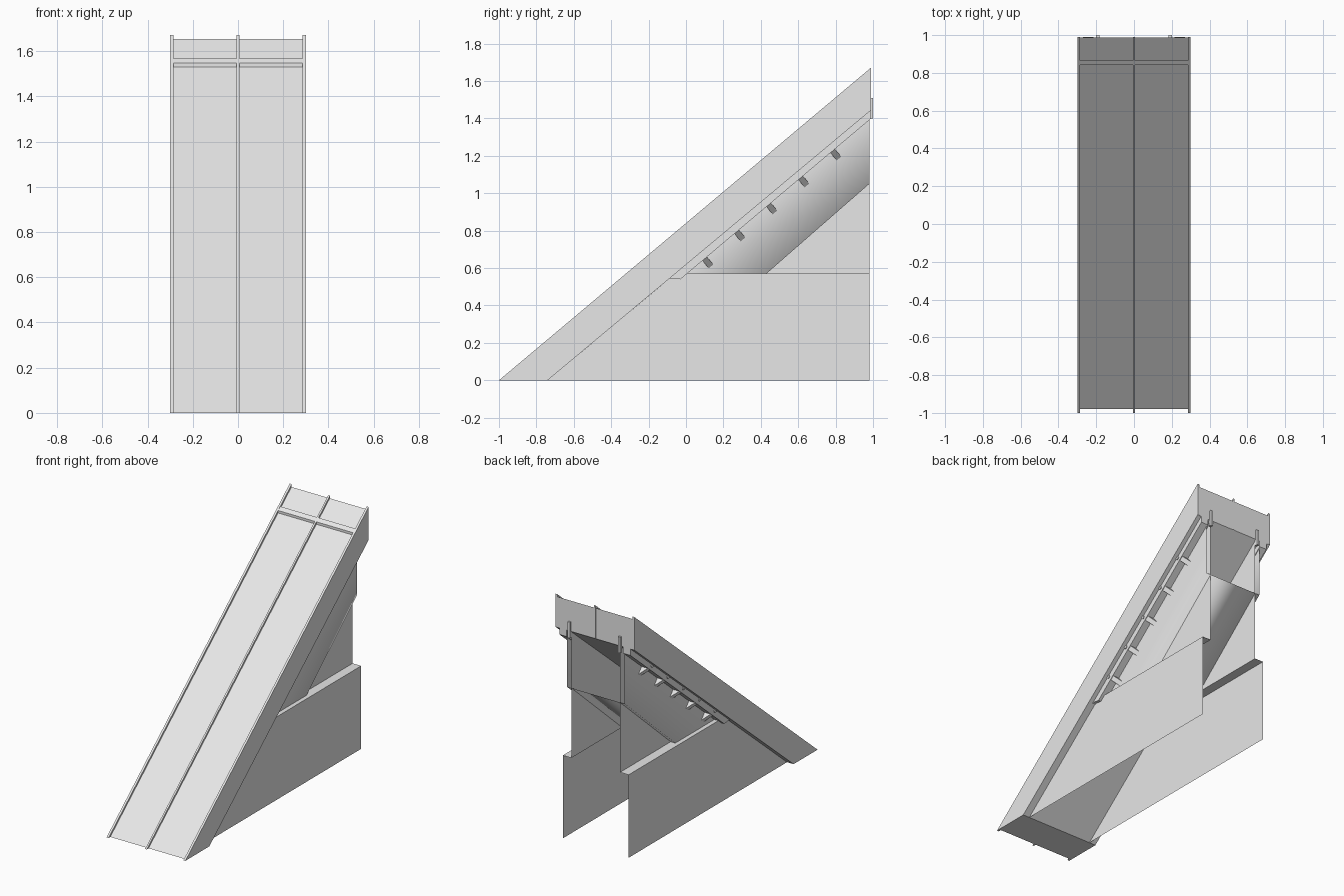
import bpy, bmesh, math
from mathutils import Vector

cube = bpy.data.objects.get("Cube")
if cube:
    bpy.data.objects.remove(cube, do_unlink=True)

grey = bpy.data.materials.new("light_grey")
grey.use_nodes = True
grey.diffuse_color = (0.8, 0.8, 0.8, 1)
grey.node_tree.nodes["Principled BSDF"].inputs["Base Color"].default_value = (0.8, 0.8, 0.8, 1)


def make(name, verts, faces, smooth=False):
    mesh = bpy.data.meshes.new(name)
    mesh.from_pydata(verts, [], faces)
    bm = bmesh.new()
    bm.from_mesh(mesh)
    bmesh.ops.recalc_face_normals(bm, faces=bm.faces)
    bm.to_mesh(mesh)
    bm.free()
    mesh.materials.append(grey)
    for p in mesh.polygons:
        p.use_smooth = smooth
    obj = bpy.data.objects.new(name, mesh)
    bpy.context.collection.objects.link(obj)
    return obj


def prism(name, profile, x0, x1):
    """Extrude a (y, z) outline from x0 to x1."""
    n = len(profile)
    verts = [(x, y, z) for x in (x0, x1) for y, z in profile]
    faces = [tuple(range(n)), tuple(range(n, 2 * n))]
    faces += [(i, (i + 1) % n, n + (i + 1) % n, n + i) for i in range(n)]
    return make(name, verts, faces)


def sheet(name, points):
    return make(name, points, [tuple(range(len(points)))])


SLOPE = 1.672 / 1.99
BACK = 0.99


def rail_z(y):
    return SLOPE * (y + 1)


def under_z(y):
    return 0.835 * (y + 0.74)


def beam_z(y):
    return 0.54 + 0.843 * (y + 0.03)


# Inclined deck with raised edges and a centre rail
rail = [(-1, 0), (BACK, rail_z(BACK)), (BACK, under_z(BACK)), (-0.74, 0)]
deck = [(-0.98, 0), (BACK - 0.002, rail_z(BACK - 0.022)),
        (BACK - 0.002, under_z(BACK - 0.002)), (-0.74, 0)]
prism("deck", deck, -0.286, 0.286)
prism("centre_rail", rail, -0.006, 0.006)

# Cross strip flush with the rails
a, b = 0.842, 0.866
prism("cross_strip", [(a, rail_z(a)), (b, rail_z(b) - 0.001),
                      (b, rail_z(b) - 0.05), (a, rail_z(a) - 0.05)], -0.286, 0.286)

beam = [(-0.09, under_z(-0.09)), (-0.07, 0.545), (-0.03, 0.54),
        (BACK, beam_z(BACK)), (BACK, under_z(BACK)), (-0.05, under_z(-0.05))]
down = Vector((0, 0.64, -0.77))
along = Vector((0, 0.77, 0.64))

for side, s in (("left", 1), ("right", -1)):
    prism(side + "_side_board", rail, s * 0.285, s * 0.3)
    prism(side + "_under_beam", beam, s * 0.215, s * 0.27)

    # Stepped supporting wall: outer sheet, ledge, inner sheet
    sheet(side + "_lower_wall", [(s * 0.25, y, z) for y, z in
          ((-0.74, 0), (0.98, 0), (0.98, 0.57), (-0.057, 0.57))])
    sheet(side + "_ledge", [(s * x, y, 0.57) for x, y in
          ((0.185, -0.057), (0.25, -0.057), (0.25, 0.98), (0.185, 0.98))])
    sheet(side + "_upper_wall", [(s * 0.185, y, z) for y, z in
          ((-0.057, 0.57), (0.98, 0.57), (0.98, under_z(0.98)))])
    prism(side + "_end_tab", [(0.98, 1.4), (1, 1.4), (1, 1.51), (0.98, 1.51)],
          s * 0.183, s * 0.2)

    # Wedge brackets and bolt heads along the beam
    for i in range(5):
        y = 0.1 + 0.171 * i
        root = Vector((0, y, beam_z(y)))
        tri = [(0.218, 0), (0.266, 0), (0.218, 0.055)]
        verts = [root + Vector((s * x, 0, 0)) + down * d + along * t
                 for t in (-0.016, 0.016) for x, d in tri]
        make(f"{side}_bracket_{i + 1}", verts,
             [(0, 1, 2), (3, 4, 5), (0, 1, 4, 3), (1, 2, 5, 4), (2, 0, 3, 5)])
        yb = y - 0.03
        ring = [(yb + 0.012 * math.cos(k * math.pi / 4),
                 under_z(yb) - 0.008 + 0.012 * math.sin(k * math.pi / 4)) for k in range(8)]
        prism(f"{side}_bolt_{i + 1}", ring, s * 0.268, s * 0.275)

# Open trough under the deck: two cheeks and a sloping floor
outline = [(0.0, 0.57), (0.43, 0.57), (0.98, 1.05), (0.98, 1.41)]
make("trough", [(x, y, z) for x in (-0.22, 0.22) for y, z in outline],
     [(0, 1, 2, 3), (4, 5, 6, 7), (1, 2, 6, 5)], smooth=True)
